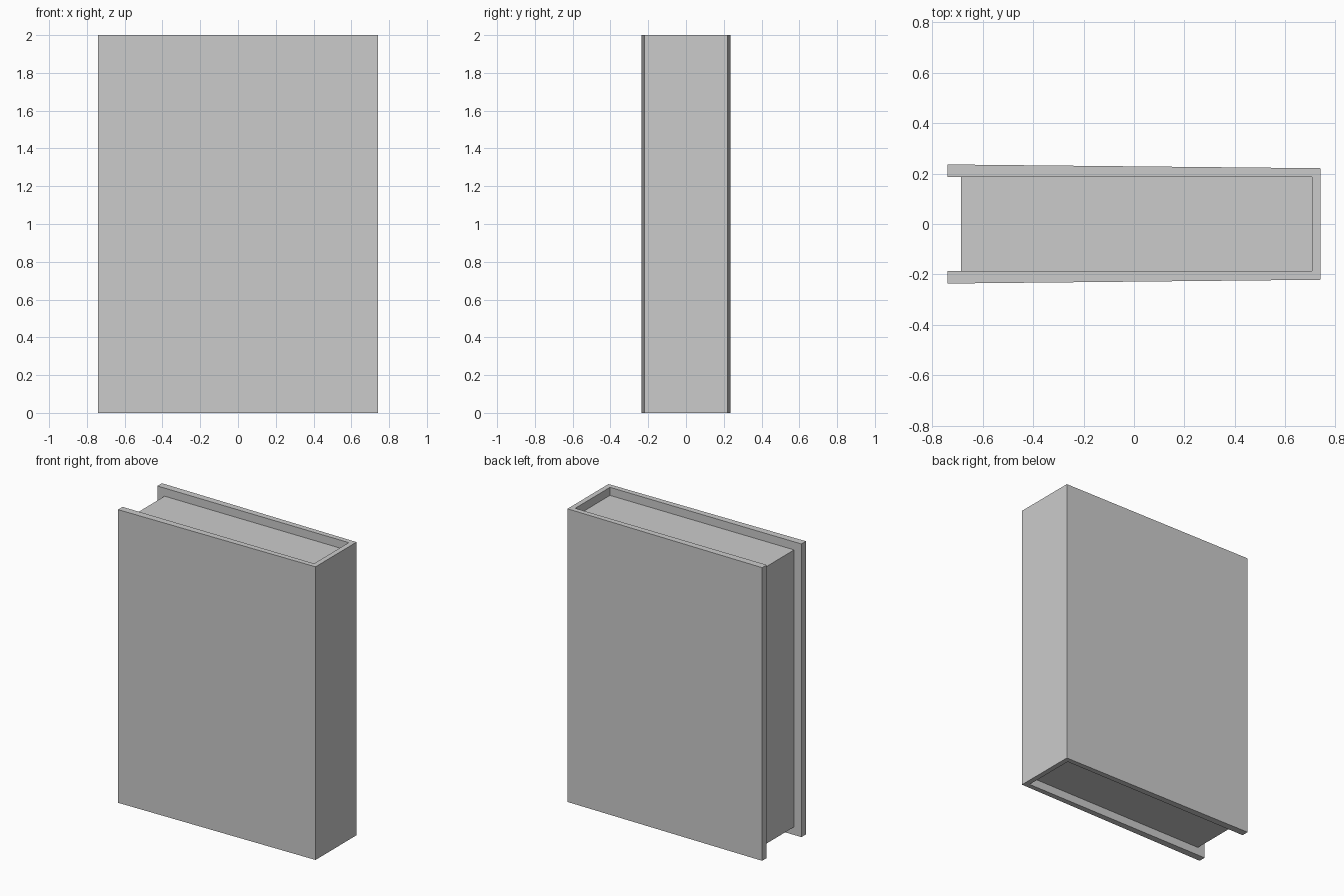
import bpy
import bmesh

if "Cube" in bpy.data.objects:
    bpy.data.objects.remove(bpy.data.objects["Cube"])


def extrude_profile(name, outline, z0, z1):
    """Extrude a closed counter-clockwise XY outline from z0 to z1."""
    bm = bmesh.new()
    face = bm.faces.new([bm.verts.new((x, y, z0)) for x, y in outline])
    result = bmesh.ops.extrude_face_region(bm, geom=[face])
    for v in result["geom"]:
        if isinstance(v, bmesh.types.BMVert):
            v.co.z = z1
    bmesh.ops.recalc_face_normals(bm, faces=bm.faces)
    mesh = bpy.data.meshes.new(name)
    bm.to_mesh(mesh)
    bm.free()
    obj = bpy.data.objects.new(name, mesh)
    bpy.context.collection.objects.link(obj)
    return obj


HALF_W = 0.74        # half width of the cover
FORE_Y = 0.236       # outer half depth at the open edge
SPINE_Y = 0.221      # outer half depth at the spine
PAGE_Y = 0.187       # half depth of the page block
PAGE_X0, PAGE_X1 = -0.685, 0.705
INSET = 0.055        # page block set back at top and bottom

# Cover: two tapering boards joined by the spine
half = [(PAGE_X1, PAGE_Y), (-HALF_W, PAGE_Y), (-HALF_W, FORE_Y), (HALF_W, SPINE_Y)]
mirrored = [(x, -y) for x, y in reversed(half)]
extrude_profile("cover", half + mirrored, 0, 2)

# Page block held between the boards
extrude_profile("pages", [(PAGE_X0, -PAGE_Y), (PAGE_X1, -PAGE_Y),
                          (PAGE_X1, PAGE_Y), (PAGE_X0, PAGE_Y)], INSET, 2 - INSET)
